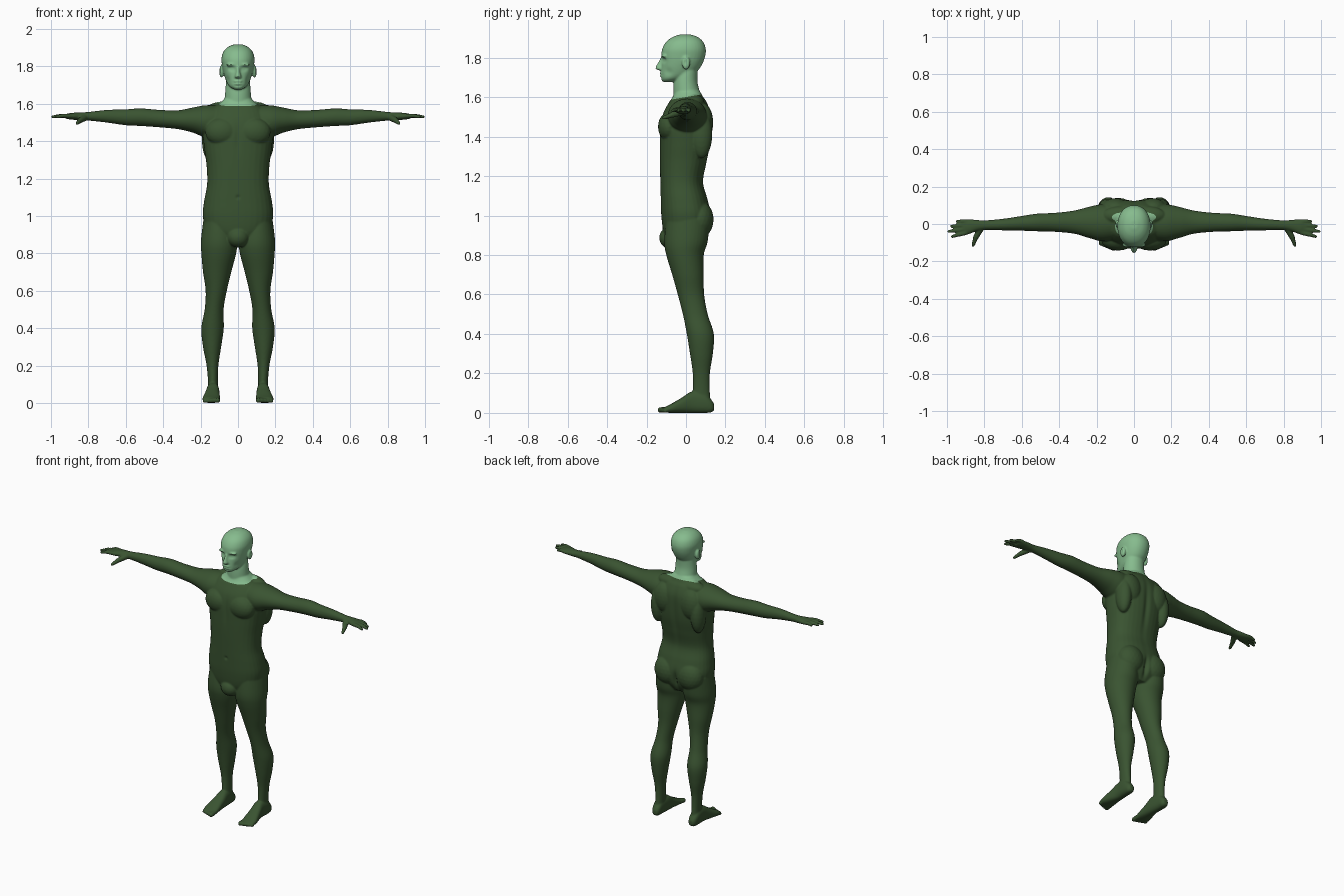
import bpy
import bmesh
from math import cos, sin, pi, exp
from mathutils import Vector, Matrix

cube = bpy.data.objects.get("Cube")
if cube:
    bpy.data.objects.remove(cube, do_unlink=True)

bm = bmesh.new()


def spline(rings, steps=6):
    """Smoothly resample a list of equal-length tuples."""
    p = [Vector(r) for r in rings]
    p = [p[0]] + p + [p[-1]]
    out = []
    for a, b, c, d in zip(p, p[1:], p[2:], p[3:]):
        for i in range(steps):
            t = i / steps
            out.append((b * 2 + (c - a) * t + (a * 2 - b * 5 + c * 4 - d) * t ** 2
                        + (b * 3 - a - c * 3 + d) * t ** 3) * 0.5)
    return out + [p[-1]]


def loft(axis, rings, power=2.0, mirror=False, sides=36):
    """Skin rings of (position, u min, u max, v min, v max) along an axis."""
    u, v = [k for k in range(3) if k != axis]
    for side in ((1, -1) if mirror else (1,)):
        loops = []
        for pos, u0, u1, v0, v1 in spline(rings):
            loop = []
            for i in range(sides):
                c, s = cos(2 * pi * i / sides), sin(2 * pi * i / sides)
                norm = (abs(c) ** power + abs(s) ** power) ** (1 / power)
                co = [0, 0, 0]
                co[axis] = pos
                co[u] = (u0 + u1) / 2 + (u1 - u0) / 2 * c / norm
                co[v] = (v0 + v1) / 2 + (v1 - v0) / 2 * s / norm
                co[0] *= side
                loop.append(bm.verts.new(co))
            loops.append(loop)
        for a, b in zip(loops, loops[1:]):
            for i in range(sides):
                j = (i + 1) % sides
                bm.faces.new((a[i], a[j], b[j], b[i]))
        bm.faces.new(loops[0][::-1])
        bm.faces.new(loops[-1])


def symmetric(rings):
    """Turn (position, half width, v min, v max) into full rings."""
    return [(p, -w, w, a, b) for p, w, a, b in rings]


def signs(x):
    return (1, -1) if x else (1,)


def ball(center, radii):
    """Ellipsoid, mirrored when it is off the middle."""
    for s in signs(center[0]):
        place = Matrix.Translation((center[0] * s, center[1], center[2]))
        bmesh.ops.create_icosphere(bm, subdivisions=3, radius=1,
                                   matrix=place @ Matrix.Diagonal((*radii, 1)))


def rod(a, b, ra, rb):
    """Mirrored round-ended tapered segment."""
    ball(a, (ra,) * 3)
    ball(b, (rb,) * 3)
    for s in (1, -1):
        p, q = (Vector((c[0] * s, c[1], c[2])) for c in (a, b))
        turn = (q - p).to_track_quat("Z", "Y").to_matrix().to_4x4()
        bmesh.ops.create_cone(bm, cap_ends=True, segments=16, radius1=ra, radius2=rb,
                              depth=(q - p).length,
                              matrix=Matrix.Translation((p + q) / 2) @ turn)


# Torso
loft(2, symmetric([
    (.86, .09, -.095, .08), (.92, .165, -.115, .115), (1, .188, -.125, .125),
    (1.08, .181, -.128, .11), (1.17, .165, -.13, .087), (1.27, .168, -.132, .105),
    (1.36, .18, -.132, .122), (1.45, .188, -.13, .128), (1.52, .17, -.115, .125),
    (1.575, .14, -.085, .105), (1.6, .1, -.068, .088), (1.63, .07, -.055, .07)]), 2.4)
ball((.085, -.085, 1.45), (.09, .057, .075))     # chest
ball((.1, .085, 1.47), (.075, .053, .1))         # shoulder blades
ball((.148, .078, 1.41), (.045, .055, .12))      # side of the back
ball((.07, .045, 1.57), (.1, .05, .043))         # neck muscle
ball((.085, .068, .98), (.09, .072, .095))       # seat
ball((0, -.08, .887), (.06, .056, .056))         # groin

# Legs
loft(2, [
    (.98, .02, .185, -.1, .12), (.87, .004, .198, -.11, .11), (.8, .01, .196, -.1, .09),
    (.7, .036, .187, -.07, .09), (.6, .06, .173, -.042, .092), (.5, .077, .178, -.016, .11),
    (.4, .076, .196, .004, .141), (.3, .09, .187, .02, .136), (.2, .105, .168, .034, .121),
    (.1, .108, .16, .034, .121), (.03, .106, .165, .03, .13)], mirror=True)

# Feet and toes
loft(1, [
    (.143, .12, .15, .012, .045), (.125, .109, .162, .002, .07), (.09, .105, .167, 0, .1),
    (.03, .1, .168, 0, .108), (-.02, .098, .178, 0, .078), (-.075, .095, .19, 0, .046),
    (-.108, .1, .186, .002, .03)], 2.5, mirror=True)
for i in range(5):
    x, tip, r = .109 + .0175 * i, -.13 + .006 * i, .0145 - .001 * i
    rod((x, -.09, .018), (x, tip, r), r, r)

# Arms and palms
loft(0, [
    (.08, -.08, .095, 1.43, 1.59), (.17, -.092, .105, 1.42, 1.592),
    (.24, -.075, .092, 1.445, 1.58), (.32, -.052, .072, 1.464, 1.565),
    (.42, -.042, .06, 1.474, 1.567), (.52, -.039, .055, 1.481, 1.575),
    (.6, -.036, .043, 1.485, 1.57), (.7, -.034, .028, 1.499, 1.567),
    (.8, -.032, .019, 1.51, 1.556), (.84, -.038, .022, 1.512, 1.554),
    (.89, -.057, .026, 1.515, 1.551), (.92, -.055, .02, 1.52, 1.545)], mirror=True)

# Fingers and thumbs
for root, y, tip in ((-.047, -.067, .972), (-.027, -.04, .991),
                     (-.006, -.012, .976), (.014, .014, .945)):
    knuckle = (.9, root, 1.535)
    middle = ((.9 + tip) / 2, (root + y) / 2, 1.536)
    rod(knuckle, middle, .0125, .011)
    rod(middle, (tip, y, 1.53), .011, .0085)
rod((.815, -.015, 1.528), (.845, -.07, 1.51), .019, .015)
rod((.845, -.07, 1.51), (.86, -.113, 1.495), .014, .0095)

# Head and neck
loft(2, symmetric([
    (1.55, .08, -.06, .09), (1.62, .072, -.064, .072),
    (1.68, .067, -.062, .058), (1.75, .062, -.05, .06)]))
loft(2, symmetric([
    (1.676, .02, -.115, -.07), (1.69, .043, -.126, -.02), (1.71, .058, -.128, .03),
    (1.74, .07, -.126, .065), (1.775, .08, -.124, .086), (1.81, .086, -.125, .098),
    (1.845, .088, -.12, .1), (1.88, .077, -.1, .087), (1.905, .052, -.066, .058),
    (1.918, .018, -.025, .018)]), 2.15)

# Nose, brows, lips and ears
loft(2, symmetric([
    (1.734, .012, -.132, -.1), (1.745, .018, -.155, -.1),
    (1.77, .011, -.145, -.1), (1.8, .009, -.129, -.1)]))
ball((.034, -.11, 1.808), (.03, .016, .009))
ball((0, -.124, 1.719), (.023, .011, .006))
ball((0, -.123, 1.706), (.02, .011, .006))
ball((.088, 0, 1.773), (.014, .021, .034))

# Fuse everything into one skin
bmesh.ops.recalc_face_normals(bm, faces=bm.faces)
rough_mesh = bpy.data.meshes.new("rough_figure")
bm.to_mesh(rough_mesh)
bm.free()
rough = bpy.data.objects.new("rough_figure", rough_mesh)
bpy.context.collection.objects.link(rough)
fuse = rough.modifiers.new("fuse", "REMESH")
fuse.mode = "VOXEL"
fuse.voxel_size = .005
relax = rough.modifiers.new("relax", "SMOOTH")
relax.factor = .5
relax.iterations = 5
graph = bpy.context.evaluated_depsgraph_get()
skin = bpy.data.meshes.new_from_object(rough.evaluated_get(graph))
bpy.data.objects.remove(rough, do_unlink=True)


def press(center, radii, push):
    """Soft dent or bulge in the skin, mirrored when off the middle."""
    for s in signs(center[0]):
        for vert in skin.vertices:
            co = vert.co
            dz = (co.z - center[2]) / radii[2]
            if abs(dz) > 3:
                continue
            q = (dz ** 2 + ((co.x - center[0] * s) / radii[0]) ** 2
                 + ((co.y - center[1]) / radii[1]) ** 2)
            if q < 9:
                vert.co = co + Vector((push[0] * s, push[1], push[2])) * exp(-q)


press((.034, -.12, 1.788), (.018, .03, .012), (0, .014, 0))      # eye sockets
press((.034, -.11, 1.787), (.012, .025, .007), (0, -.007, 0))    # eyes
press((0, -.135, 1.7125), (.024, .03, .004), (0, .005, 0))       # mouth
press((0, -.13, 1.696), (.02, .03, .006), (0, .004, 0))          # under the lip
press((.06, -.1, 1.725), (.015, .03, .02), (-.005, .003, 0))     # cheeks
press((.1, -.003, 1.776), (.015, .009, .017), (-.007, 0, 0))     # ears
press((0, .13, 1.35), (.018, .05, .18), (0, -.009, 0))           # spine
press((0, -.14, 1.42), (.014, .04, .08), (0, .005, 0))           # breastbone
press((0, -.13, 1.1), (.01, .03, .01), (0, .006, 0))             # navel
press((0, .13, .94), (.014, .06, .055), (0, -.02, 0))            # seat cleft


def paint(name, color):
    mat = bpy.data.materials.new(name)
    mat.use_nodes = True
    mat.diffuse_color = color
    mat.node_tree.nodes["Principled BSDF"].inputs["Base Color"].default_value = color
    return mat


# Cut along the tilted collar into head and suited body
for name, mat, upper in (("head_and_neck", paint("pale_green", (.24, .5, .27, 1)), True),
                         ("suited_body", paint("dark_green", (.042, .088, .031, 1)), False)):
    part = bmesh.new()
    part.from_mesh(skin)
    bmesh.ops.bisect_plane(part, geom=part.verts[:] + part.edges[:] + part.faces[:],
                           plane_co=(0, 0, 1.6), plane_no=(0, -.17, 1),
                           clear_inner=upper, clear_outer=not upper)
    for face in part.faces:
        face.smooth = True
        face.material_index = 0
    mesh = bpy.data.meshes.new(name)
    part.to_mesh(mesh)
    part.free()
    mesh.materials.clear()
    mesh.materials.append(mat)
    bpy.context.collection.objects.link(bpy.data.objects.new(name, mesh))
bpy.data.meshes.remove(skin)
